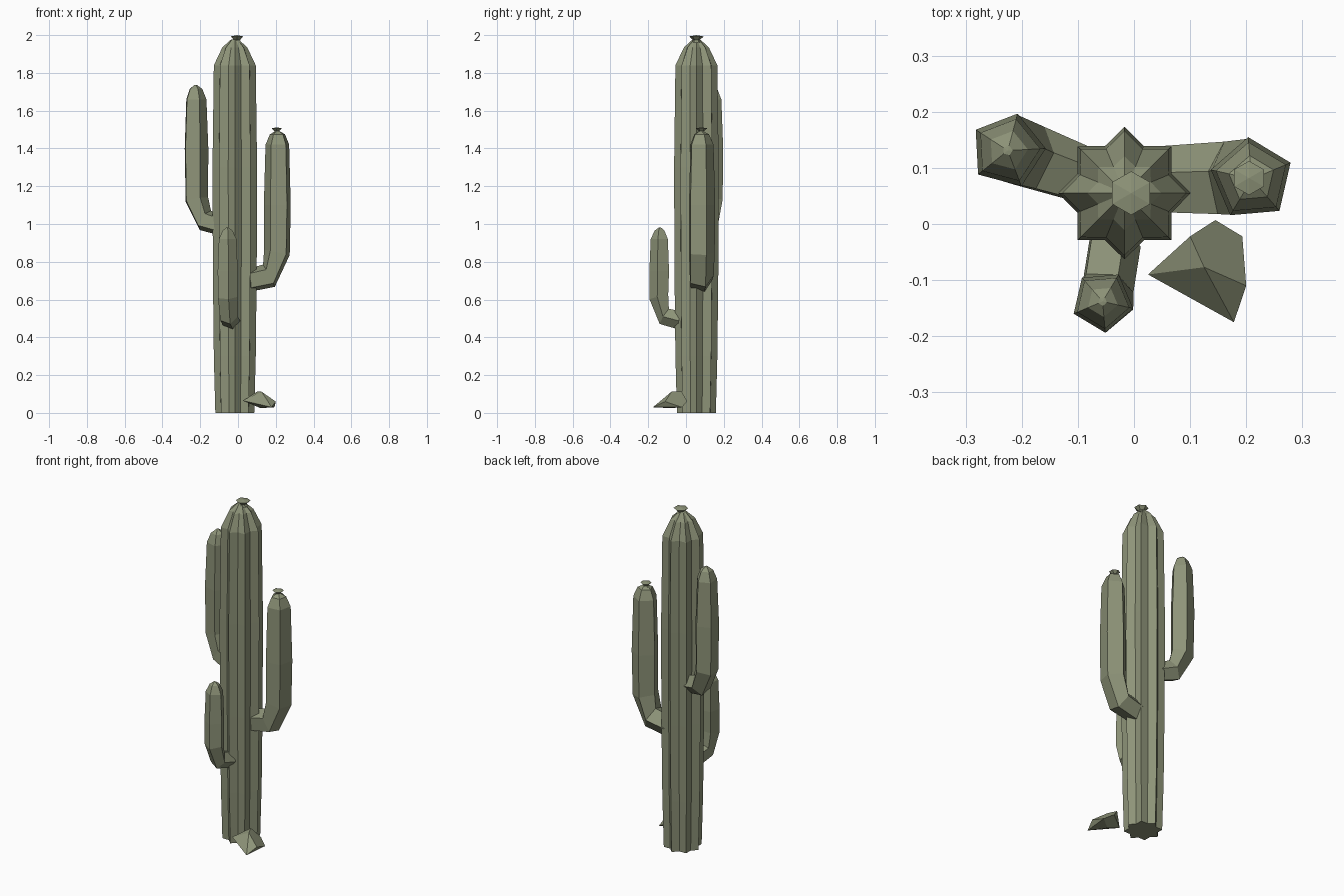
import bpy, bmesh
from math import sin, cos, pi, radians
from mathutils import Vector, Matrix

cube = bpy.data.objects.get("Cube")
if cube:
    bpy.data.objects.remove(cube, do_unlink=True)

sage = bpy.data.materials.new("sage_green")
sage.use_nodes = True
SAGE = (0.27, 0.295, 0.19, 1)
sage.diffuse_color = SAGE
shader = sage.node_tree.nodes["Principled BSDF"]
shader.inputs["Base Color"].default_value = SAGE
shader.inputs["Roughness"].default_value = 0.9


def finish(name, bm):
    bmesh.ops.recalc_face_normals(bm, faces=bm.faces)
    mesh = bpy.data.meshes.new(name)
    bm.to_mesh(mesh)
    bm.free()
    mesh.materials.append(sage)
    obj = bpy.data.objects.new(name, mesh)
    bpy.context.collection.objects.link(obj)
    return obj


def loft(name, rings, sides, start=0, heading=0, valley=1, tip=0):
    """Skin rings of (centre, radius, tilt); odd points shrink by valley."""
    bm = bmesh.new()
    axis = Vector((-sin(radians(heading)), cos(radians(heading)), 0))
    skin = []
    for centre, radius, tilt in rings:
        turn = Matrix.Rotation(radians(tilt), 3, axis)
        loop = []
        for i in range(sides):
            a = radians(start) + 2 * pi * i / sides
            r = radius * (valley if i % 2 else 1)
            loop.append(bm.verts.new(Vector(centre) + turn @ Vector((r * cos(a), r * sin(a), 0))))
        skin.append(loop)
    for low, high in zip(skin, skin[1:]):
        for i in range(sides):
            j = (i + 1) % sides
            bm.faces.new((low[i], low[j], high[j], high[i]))
    bm.faces.new(skin[0][::-1])
    # Top closes in a fan
    peak = bm.verts.new(Vector(rings[-1][0]) + Vector((0, 0, tip)))
    for i in range(sides):
        bm.faces.new((skin[-1][i], skin[-1][(i + 1) % sides], peak))
    return finish(name, bm)


def upright(x, y, profile):
    return [((x, y, z), r, 0) for z, r in profile]


# Ribbed trunk with domed top
loft("trunk", upright(-0.017, 0.055, [
    (0, 0.103), (0.3, 0.111), (0.75, 0.116), (1.3, 0.118),
    (1.84, 0.111), (1.935, 0.066), (1.975, 0.022)]), 16, valley=0.77, tip=0.005)

# Left arm
loft("left_arm", [((0.05, 0.075, 0.70), 0.064, 78),
                  ((0.165, 0.077, 0.725), 0.07, 62),
                  ((0.208, 0.079, 0.85), 0.073, 12)]
     + upright(0.21, 0.08, [(1.1, 0.075), (1.42, 0.066), (1.475, 0.042), (1.49, 0.014)]),
     5, start=95, heading=2, tip=0.003)

# Right arm
loft("right_arm", [((-0.1, 0.087, 0.995), 0.055, 75),
                   ((-0.178, 0.114, 1.02), 0.062, 60),
                   ((-0.223, 0.13, 1.13), 0.066, 12)]
     + upright(-0.225, 0.131, [(1.4, 0.068), (1.66, 0.058), (1.715, 0.036), (1.735, 0.009)]),
     5, start=3, heading=160, tip=0.001)

# Front arm
loft("front_arm", [((-0.037, -0.03, 0.49), 0.05, 75),
                   ((-0.05, -0.112, 0.512), 0.05, 58),
                   ((-0.055, -0.14, 0.615), 0.055, 14)]
     + upright(-0.056, -0.138, [(0.75, 0.056), (0.92, 0.049), (0.965, 0.028), (0.98, 0.008)]),
     5, start=-85, heading=-100, tip=0.001)

# Flower buds
for name, x, y, top, size in (("trunk_bud", -0.005, 0.055, 2.0, 1.0),
                              ("left_arm_bud", 0.205, 0.082, 1.512, 0.78)):
    loft(name, upright(x, y, [(top - 0.038 * size, 0.026 * size),
                              (top - 0.026 * size, 0.018 * size),
                              (top - 0.007 * size, 0.039 * size)]),
         6, start=30, tip=0.007 * size)

# Angular rock at the foot
bm = bmesh.new()
for p in ((0.025, -0.09, 0.065), (0.145, 0.007, 0.06), (0.193, -0.022, 0.03),
          (0.2, -0.11, 0.06), (0.178, -0.175, 0.03), (0.1, -0.022, 0.112),
          (0.125, -0.077, 0.112), (0.12, -0.08, 0.025)):
    bm.verts.new(p)
bmesh.ops.convex_hull(bm, input=bm.verts[:])
finish("rock", bm)
